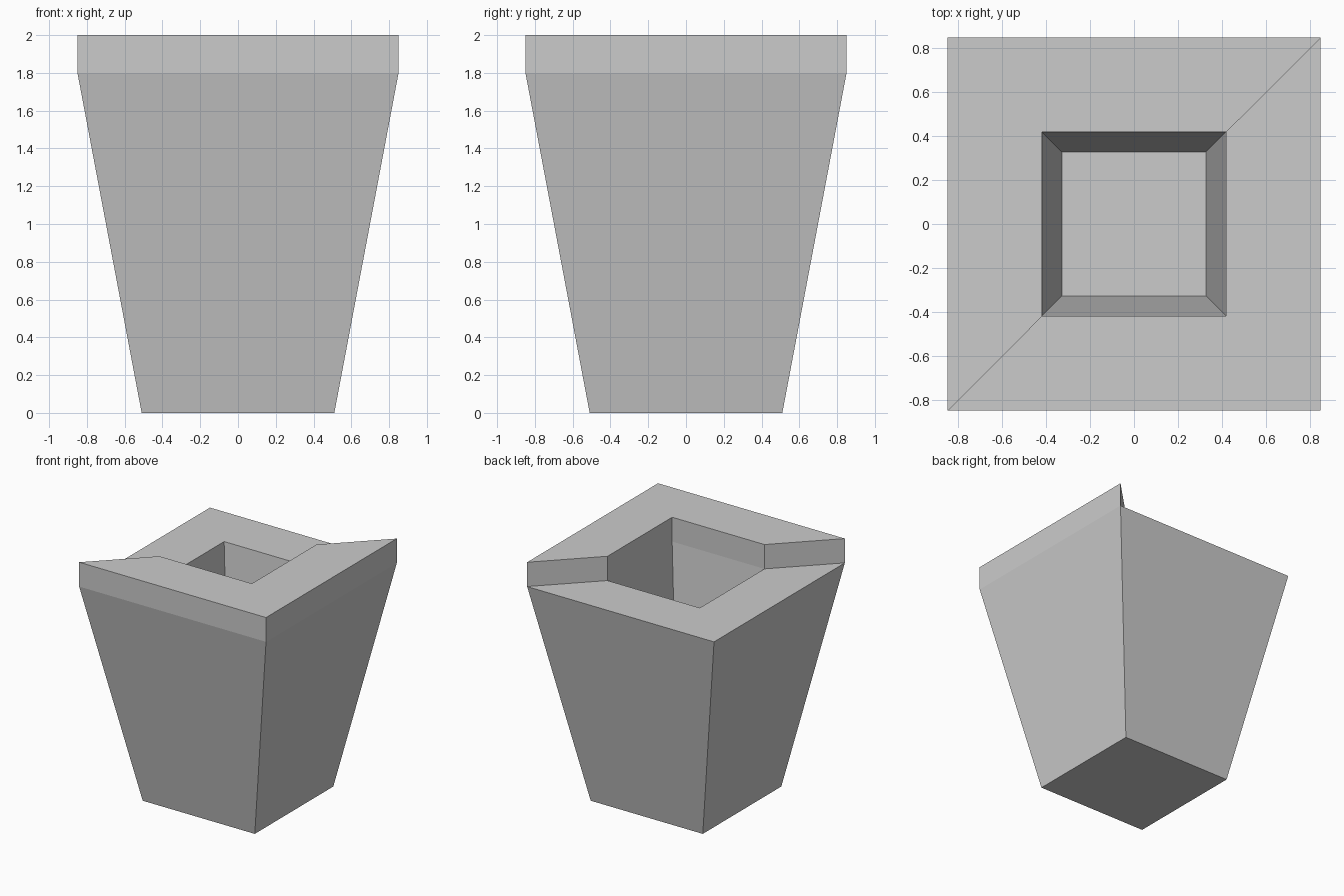
import bpy
import bmesh

cube = bpy.data.objects.get("Cube")
if cube:
    bpy.data.objects.remove(cube, do_unlink=True)

OUTER_TOP, OUTER_BASE = 0.85, 0.51
INNER_TOP, INNER_FLOOR = 0.42, 0.327
LEDGE_Z, FLOOR_Z, RIM_HEIGHT = 1.8, 0.8, 0.2

stone = bpy.data.materials.new("plain grey")
stone.use_nodes = True
colour = (0.6, 0.6, 0.6, 1)
stone.diffuse_color = colour
stone.node_tree.nodes["Principled BSDF"].inputs["Base Color"].default_value = colour

bm = bmesh.new()


def square_ring(half, z):
    corners = ((-1, -1), (1, -1), (1, 1), (-1, 1))
    return [bm.verts.new((half * x, half * y, z)) for x, y in corners]


def bridge(a, b):
    return [bm.faces.new((a[i], a[(i + 1) % 4], b[(i + 1) % 4], b[i])) for i in range(4)]


# Tapered outer walls, flat ledge and tapered hollow
base = square_ring(OUTER_BASE, 0)
lip = square_ring(OUTER_TOP, LEDGE_Z)
mouth = square_ring(INNER_TOP, LEDGE_Z)
floor = square_ring(INNER_FLOOR, FLOOR_Z)
bm.faces.new(base[::-1])
bridge(base, lip)
ledge = bridge(lip, mouth)
bridge(mouth, floor)
bm.faces.new(floor)

# Raised rim on the front and +x sides, cut off along the diagonal
raised = bmesh.ops.extrude_face_region(bm, geom=ledge[:2])["geom"]
bmesh.ops.translate(bm, vec=(0, 0, RIM_HEIGHT),
                    verts=[v for v in raised if isinstance(v, bmesh.types.BMVert)])
bmesh.ops.delete(bm, geom=[f for f in ledge[:2] if f.is_valid], context="FACES_ONLY")
bmesh.ops.recalc_face_normals(bm, faces=bm.faces[:])

mesh = bpy.data.meshes.new("planter")
bm.to_mesh(mesh)
bm.free()
mesh.materials.append(stone)
planter = bpy.data.objects.new("planter", mesh)
bpy.context.collection.objects.link(planter)
